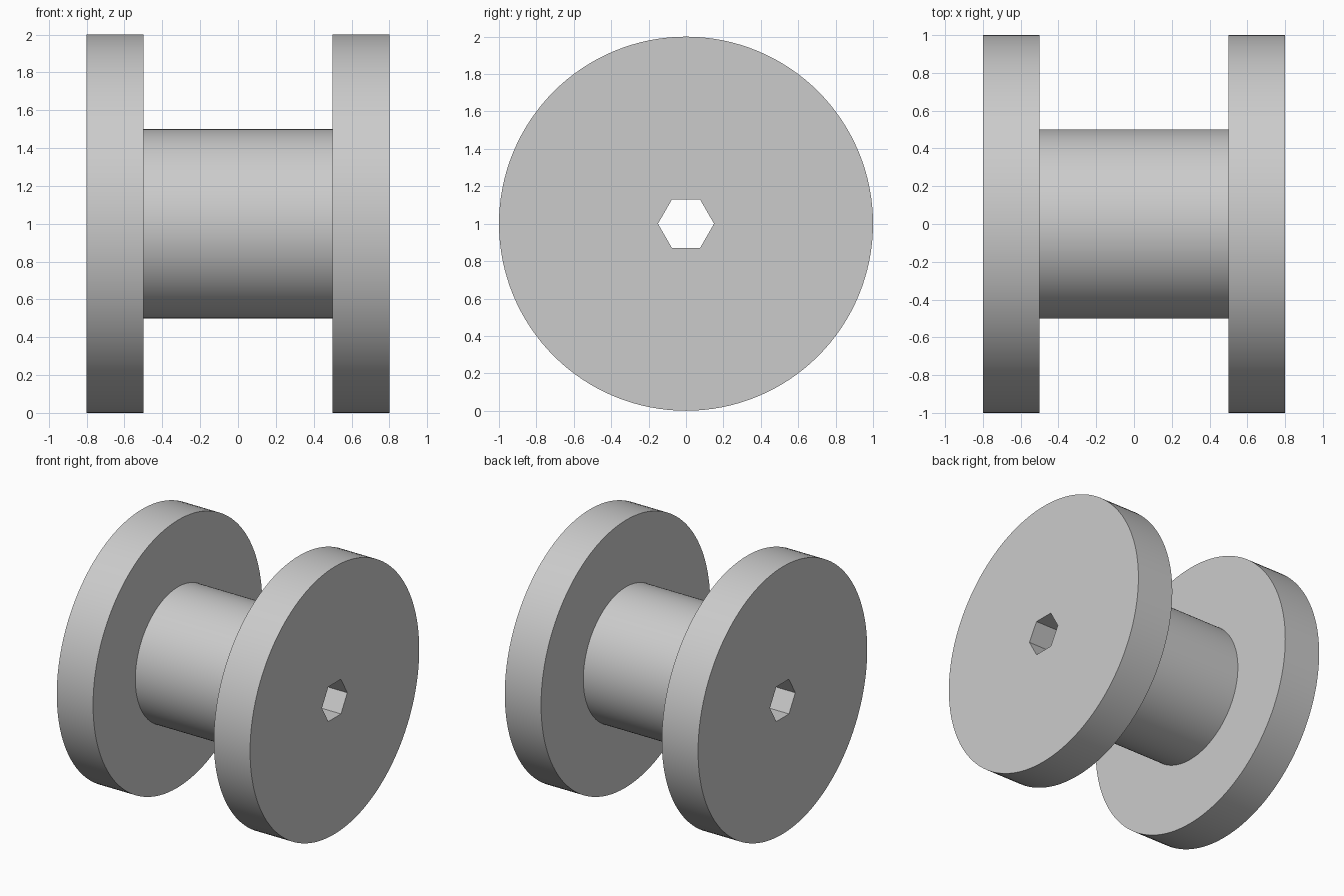
import bpy
import bmesh
import math
from mathutils import Matrix, Vector

cube = bpy.data.objects.get("Cube")
if cube:
    bpy.data.objects.remove(cube, do_unlink=True)

FLANGE_R, BARREL_R, HOLE_R = 1.0, 0.5, 0.15
HALF_WIDTH, INNER_FACE = 0.8, 0.5
SEGMENTS = 128

grey = bpy.data.materials.new("plain grey")
grey.use_nodes = True
colour = (0.6, 0.6, 0.6, 1)
grey.diffuse_color = colour
grey.node_tree.nodes["Principled BSDF"].inputs["Base Color"].default_value = colour


def ring(bm, x, radius, sides):
    """Circle of vertices around the horizontal axle."""
    turn = 2 * math.pi / sides
    return [bm.verts.new((x, radius * math.cos(i * turn), 1 + radius * math.sin(i * turn)))
            for i in range(sides)]


def lathe(name, profile, sides):
    """Closed solid of revolution along x with flat end caps."""
    bm = bmesh.new()
    rings = [ring(bm, x, r, sides) for x, r in profile]
    for a, b in zip(rings, rings[1:]):
        for i in range(sides):
            j = (i + 1) % sides
            bm.faces.new((a[i], a[j], b[j], b[i]))
    bm.faces.new(rings[0])
    bm.faces.new(rings[-1])
    bmesh.ops.recalc_face_normals(bm, faces=bm.faces)
    mesh = bpy.data.meshes.new(name)
    bm.to_mesh(mesh)
    bm.free()
    mesh.materials.append(grey)
    obj = bpy.data.objects.new(name, mesh)
    bpy.context.collection.objects.link(obj)
    return obj


# Two flanges joined by a narrower barrel
spool = lathe("spool", [
    (-HALF_WIDTH, FLANGE_R), (-INNER_FACE, FLANGE_R),
    (-INNER_FACE, BARREL_R), (INNER_FACE, BARREL_R),
    (INNER_FACE, FLANGE_R), (HALF_WIDTH, FLANGE_R)], SEGMENTS)

# Hexagonal axle hole all the way through
cutter = lathe("axle_hole_cutter", [(-1, HOLE_R), (1, HOLE_R)], 6)
cutter.hide_render = True
cut = spool.modifiers.new("axle hole", "BOOLEAN")
cut.operation = "DIFFERENCE"
cut.solver = "EXACT"
cut.object = cutter

bpy.ops.object.select_all(action="DESELECT")
spool.select_set(True)
bpy.context.view_layer.objects.active = spool
bpy.ops.object.modifier_apply(modifier=cut.name)
bpy.data.objects.remove(cutter, do_unlink=True)
bpy.ops.object.shade_smooth_by_angle(angle=math.radians(30))
